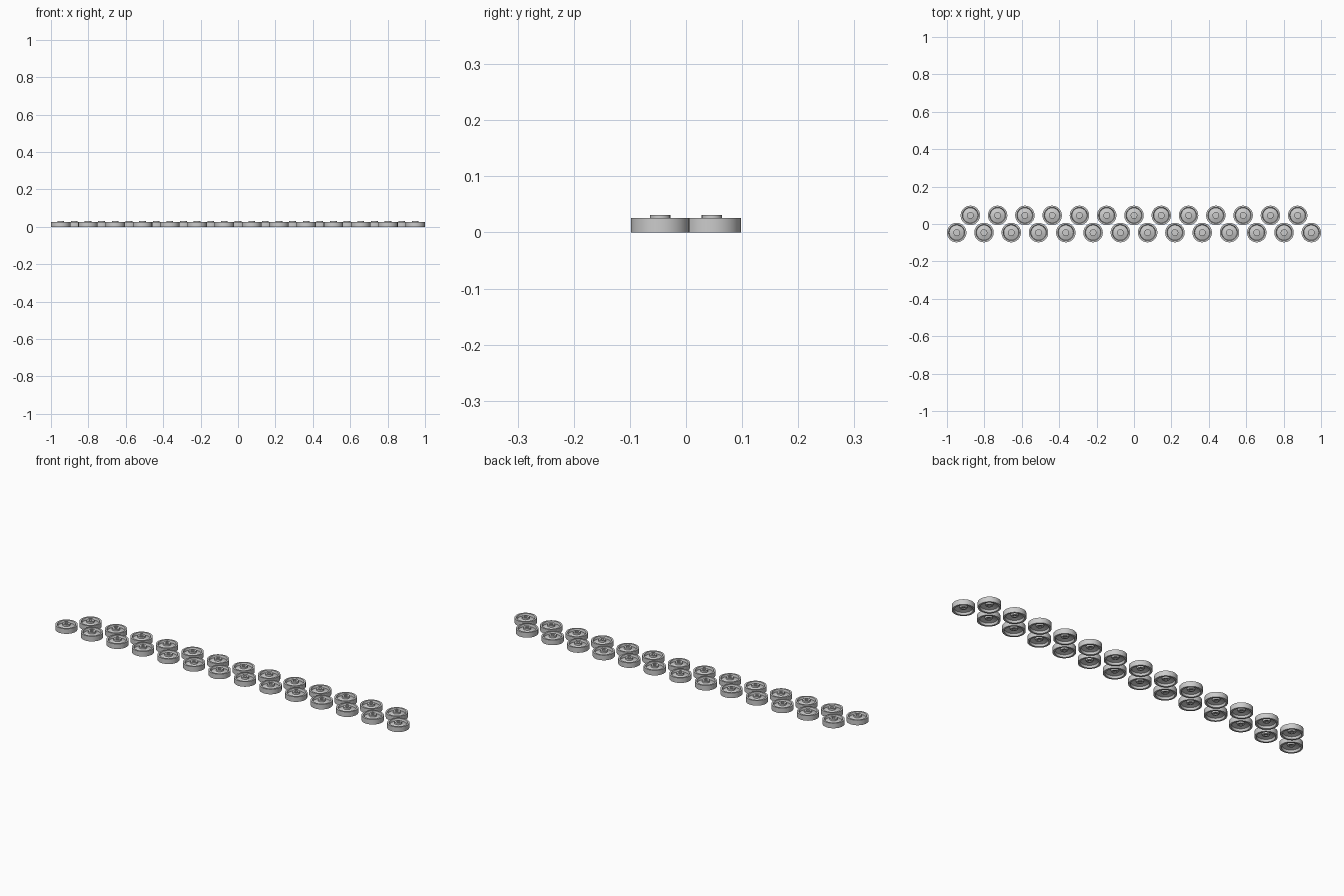
import bpy, bmesh, math

if "Cube" in bpy.data.objects:
    bpy.data.objects.remove(bpy.data.objects["Cube"])

R = 0.052
# closed wheel cross-section (radius, z): outer rim, dished web, raised hub, hollow underside
PROFILE = [(0, 0.027), (0.008, 0.027), (0.008, 0.031), (0.018, 0.031), (0.018, 0.022),
           (0.040, 0.015), (0.043, 0.026), (R, 0.026), (R, 0.0), (0.043, 0.0),
           (0.040, 0.011), (0.018, 0.017), (0.016, 0.010), (0.008, 0.010),
           (0.008, 0.014), (0, 0.014)]


def lathe(name, profile, seg=40):
    bm = bmesh.new()
    vs = [bm.verts.new((r, 0, z)) for r, z in profile]
    es = [bm.edges.new(p) for p in zip(vs, vs[1:])]
    bmesh.ops.spin(bm, geom=vs + es, cent=(0, 0, 0), axis=(0, 0, 1),
                   angle=math.tau, steps=seg)
    bmesh.ops.remove_doubles(bm, verts=bm.verts, dist=1e-5)
    bmesh.ops.recalc_face_normals(bm, faces=bm.faces)
    me = bpy.data.meshes.new(name)
    bm.to_mesh(me)
    bm.free()
    return me


wheel = lathe("road_wheel", PROFILE)


def row(name, count, half, y):
    for i in range(count):
        ob = bpy.data.objects.new(f"{name}_{i + 1}", wheel)
        ob.location = (-half + 2 * half * i / (count - 1), y, 0)
        bpy.context.collection.objects.link(ob)
        ob.select_set(True)
        bpy.context.view_layer.objects.active = ob


# two staggered rows of wheels
row("front_wheel", 14, 1 - R, -0.046)
row("back_wheel", 13, (1 - R) * 12 / 13, 0.046)

# smooth the shared mesh through one wheel
for ob in bpy.context.selected_objects[1:]:
    ob.select_set(False)
bpy.context.view_layer.objects.active = bpy.context.selected_objects[0]
bpy.ops.object.shade_smooth_by_angle(angle=math.radians(30))
